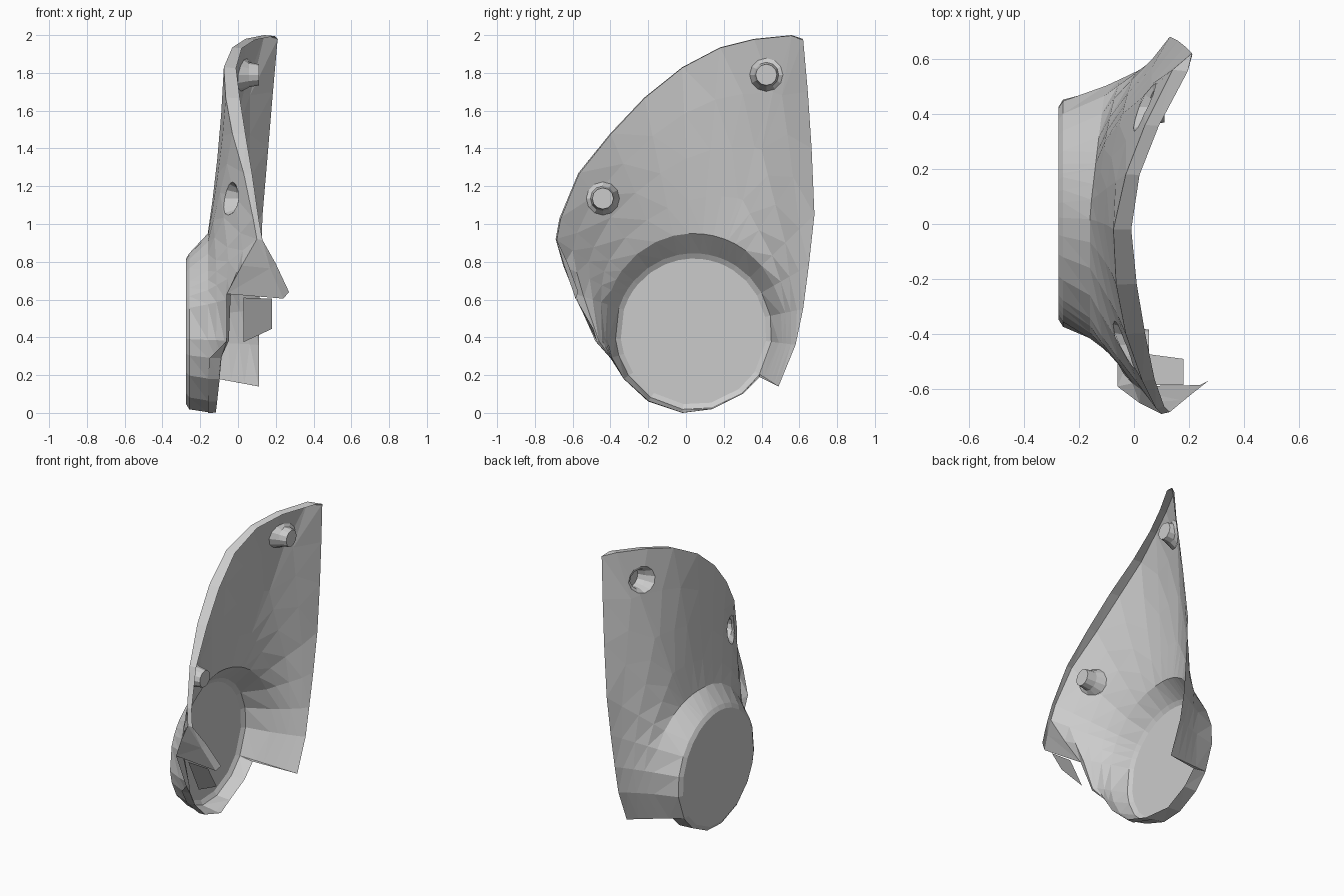
import bpy, bmesh
from math import sin, cos, pi, hypot
from mathutils import Vector
from mathutils.bvhtree import BVHTree
from mathutils.geometry import closest_point_on_tri

if "Cube" in bpy.data.objects:
    bpy.data.objects.remove(bpy.data.objects["Cube"])

CY, CZ = 0.04, 0.43          # centre of the round cup

# Outline of the cover as (y, z, x), anticlockwise seen from +x
rear = [(.49, .14, .11), (.58, .36, .11), (.62, .55, .11), (.65, .78, .12),
        (.68, 1.05, .13), (.665, 1.4, .16), (.645, 1.7, .185), (.62, 1.98, .21)]
top = [(.56, 2.0, .14), (.36, 1.98, .04), (.18, 1.935, -.03), (-.02, 1.83, -.075),
       (-.22, 1.67, -.065), (-.4, 1.48, -.03), (-.57, 1.27, .03),
       (-.67, 1.03, .08), (-.69, .92, .10)]
front = [(-.65, .78, .02), (-.59, .63, -.06), (-.48, .38, -.06)]
bottom = [(-.40, .29, -.15), (-.33, .18, -.16), (-.2, .06, -.16), (-.02, 0, -.16),
          (.14, .02, -.16), (.30, .10, -.16), (.39, .19, -.16)]
lip_x = [.195, .09, .02, -.01, .01, .04, .075, .11, .13]
outline = rear + top + front + bottom


def bow(y):
    """Curved cross-section of the shell."""
    return -.085 + (.5 if y > 0 else .33) * y * y


def column(y, z, x):
    """Points from the flat cup face out to one outline point."""
    r = hypot(y - CY, z - CZ)
    dy, dz = (y - CY) / r, (z - CZ) / r
    rs = min(r, .46 + (.06 if dz > 0 else .03) * dz)
    xs = -.16 + (.06 * max(0, dy) if dz > -.3 else 0)
    pts = [(-.275, .387), (-.258, .415), (xs, rs)]
    for t in (.2, .45, .72, 1):
        w = (1 - t) ** 1.8
        pr = rs + (r - rs) * t
        px = bow(CY + dy * pr) * (1 - w) + xs * w + (x - bow(y)) * t ** 3
        pts.append((x if r - rs < .001 else px, pr))
    return [Vector((px, CY + dy * pr, CZ + dz * pr)) for px, pr in pts]


def finish(bm, name):
    bmesh.ops.recalc_face_normals(bm, faces=bm.faces[:])
    me = bpy.data.meshes.new(name)
    bm.to_mesh(me)
    bm.free()
    ob = bpy.data.objects.new(name, me)
    bpy.context.collection.objects.link(ob)
    return ob


def strip(bm, a, b):
    va, vb = [bm.verts.new(p) for p in a], [bm.verts.new(p) for p in b]
    for i in range(len(a) - 1):
        bm.faces.new((va[i], va[i + 1], vb[i + 1], vb[i]))


# Curved shell with the round cup
bm = bmesh.new()
cols = [[bm.verts.new(p) for p in column(*o)] for o in outline]
n = len(cols)
bm.faces.new([c[0] for c in cols])
for i in range(n):
    a, b = cols[i], cols[(i + 1) % n]
    for k in range(6):
        if i == n - 1 and k > 1:      # seam at the rear lower corner
            bm.faces.new((a[2], b[k], b[k + 1]))
        else:
            bm.faces.new((a[k], b[k], b[k + 1], a[k + 1]))

# Folded lip along the top and front edge
strip(bm, [(.21, .62, 1.98)] + [(x, y, z) for y, z, x in top],
      [(.212, .615, 1.975)] + [(lx, y * .99, z - .005) for (y, z, x), lx in zip(top, lip_x)])

# Front wing that wraps inward, with its lip
A, M, B = (.10, -.69, .92), (.02, -.65, .78), (-.06, -.59, .63)
D, C = (.17, -.64, .765), (.24, -.585, .605)
strip(bm, [A, M], [A, D])
strip(bm, [M, B], [D, C])
strip(bm, [A, D, C], [(.13, -.683, .915), (.20, -.625, .79), (.27, -.57, .64)])

bmesh.ops.remove_doubles(bm, verts=bm.verts[:], dist=.0008)
bmesh.ops.dissolve_degenerate(bm, edges=bm.edges[:], dist=.0005)
bmesh.ops.triangulate(bm, faces=bm.faces[:])

# Screw bosses: a round hole in the shell and a closed tapered socket behind it
SIDES = 12
ring = [(cos(2 * pi * i / SIDES), sin(2 * pi * i / SIDES)) for i in range(SIDES)]
R = .088
sockets = []
for name, cy, cz, tip in (("rear_boss", .425, 1.79, .11), ("front_boss", -.44, 1.135, .055)):
    tree = BVHTree.FromBMesh(bm)
    base = [tree.ray_cast(Vector((-2, cy + R * c, cz + R * s)), Vector((1, 0, 0)))[0]
            for c, s in ring]
    mid_x = sum(p.x for p in base) / SIDES
    sockets.append((name, base, cy, cz, mid_x, tip))
    centre = Vector((mid_x, cy, cz))
    inside = [f for f in bm.faces if len(f.verts) == 3 and
              (closest_point_on_tri(centre, *[v.co for v in f.verts]) - centre).length < .12]
    for i in range(SIDES):
        ang = 2 * pi * (i + .5) / SIDES
        nrm = Vector((0, cos(ang), sin(ang)))
        co = centre + nrm * R * cos(pi / SIDES)
        geom = set(inside)
        for f in inside:
            geom.update(f.verts)
            geom.update(f.edges)
        res = bmesh.ops.bisect_plane(bm, geom=list(geom), dist=1e-5, plane_co=co, plane_no=nrm)
        inside = [f for f in res['geom'] if isinstance(f, bmesh.types.BMFace)
                  and (f.calc_center_median() - co).dot(nrm) < 0]
    bmesh.ops.delete(bm, geom=inside, context='FACES')
    bmesh.ops.triangulate(bm, faces=[f for f in bm.faces if len(f.verts) > 4])
finish(bm, "cover_shell")

for name, base, cy, cz, mx, tip in sockets:
    bm = bmesh.new()
    rings = [[bm.verts.new(p) for p in base]]
    for r, f in ((.066, .3), (.056, 1)):
        x = mx + (tip - mx) * f
        rings.append([bm.verts.new((max(x, p.x + .004) if f < 1 else x, cy + r * c, cz + r * s))
                      for p, (c, s) in zip(base, ring)])
    for a, b in zip(rings, rings[1:]):
        for i in range(SIDES):
            j = (i + 1) % SIDES
            bm.faces.new((a[i], a[j], b[j], b[i]))
    bm.faces.new(rings[-1])
    finish(bm, name)

# Small tab hanging below the front wing
bm = bmesh.new()
strip(bm, [(.03, -.585, .61), (.18, -.585, .605)], [(.03, -.47, .375), (.18, -.49, .445)])
finish(bm, "front_tab")
